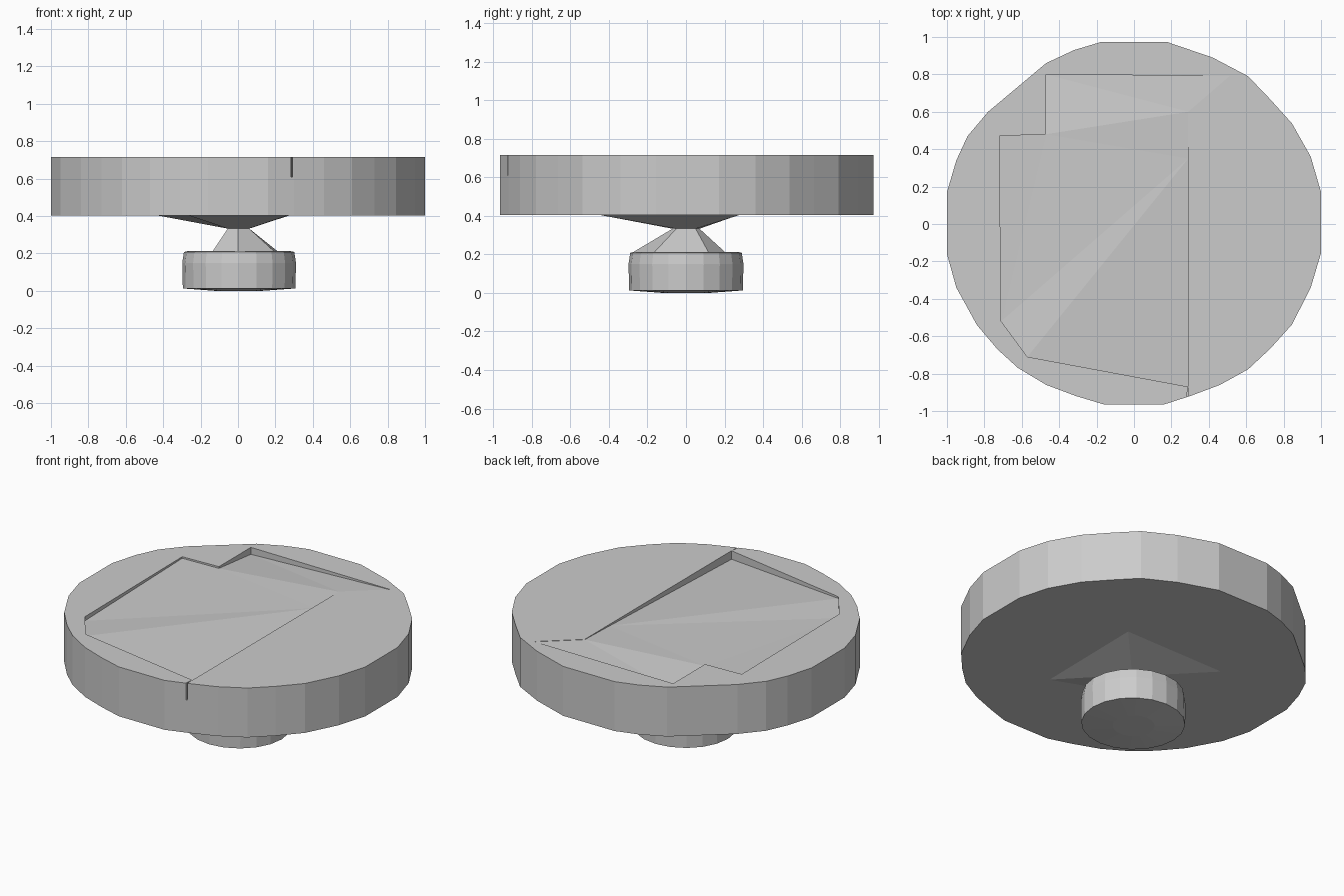
import bpy, bmesh
from math import cos, sin, pi

if "Cube" in bpy.data.objects:
    bpy.data.objects.remove(bpy.data.objects["Cube"])


def loft(name, rings):
    """Closed solid through rings of equal point count (bottom to top)."""
    bm = bmesh.new()
    loops = [[bm.verts.new(p) for p in ring] for ring in rings]
    n = len(loops[0])
    for a, b in zip(loops, loops[1:]):
        for i in range(n):
            j = (i + 1) % n
            bm.faces.new((a[i], a[j], b[j], b[i]))
    caps = [bm.faces.new(loops[0][::-1]), bm.faces.new(loops[-1])]
    bmesh.ops.triangulate(bm, faces=caps)
    bmesh.ops.recalc_face_normals(bm, faces=bm.faces)
    me = bpy.data.meshes.new(name)
    bm.to_mesh(me)
    bm.free()
    ob = bpy.data.objects.new(name, me)
    bpy.context.collection.objects.link(ob)
    return ob


def ring(outline, z, s=1.0):
    return [(x * s, y * s, z) for x, y in outline]


def carve(target, name, floor):
    """Cut everything above the floor polygon out of the target."""
    cutter = loft(name, [floor, [(x, y, 0.8) for x, y, _ in floor]])
    cutter.hide_render = True
    cutter.hide_set(True)
    cutter.display_type = 'WIRE'
    mod = target.modifiers.new(name, 'BOOLEAN')
    mod.operation = 'DIFFERENCE'
    mod.solver = 'EXACT'
    mod.object = cutter


# Upper wheel: irregular faceted disc
outline = [(0.18, 0.972), (-0.18, 0.972), (-0.32, 0.93), (-0.47, 0.86),
           (-0.78, 0.60), (-0.89, 0.47), (-0.95, 0.34), (-1.0, 0.17),
           (-1.0, -0.16), (-0.95, -0.34), (-0.84, -0.54), (-0.73, -0.67),
           (-0.62, -0.77), (-0.47, -0.86), (-0.31, -0.92), (-0.16, -0.965),
           (0.16, -0.965), (0.30, -0.92), (0.46, -0.86), (0.61, -0.777),
           (0.73, -0.665), (0.845, -0.537), (0.945, -0.34), (1.0, -0.155),
           (1.0, 0.17), (0.945, 0.36), (0.845, 0.537), (0.73, 0.665),
           (0.61, 0.79), (0.42, 0.89)]
disc = loft("disc", [ring(outline, 0.403), ring(outline, 0.716)])

# Shallow warped panel sunk into the top, deepest at opposite corners
carve(disc, "panel_cutter",
      [(0.29, -0.87, 0.662), (0.29, 0.35, 0.706), (0.29, 0.6, 0.714),
       (0.51, 0.79, 0.714), (-0.47, 0.80, 0.672), (-0.47, 0.48, 0.705),
       (-0.72, 0.47, 0.706), (-0.71, -0.52, 0.69), (-0.57, -0.71, 0.705)])
# Narrow crack in the front rim
carve(disc, "crack_cutter",
      [(0.28, -0.96, 0.61), (0.295, -0.96, 0.61), (0.287, -0.87, 0.61)])

# Waisted neck: skewed pyramid above, narrow waist, faceted cone below
waist = [(0.06, 0.05), (0.0, 0.07), (-0.055, 0.05),
         (-0.055, -0.05), (0.0, -0.07), (0.06, -0.05)]
flare_top = [(0.28, 0.28), (-0.08, 0.275), (-0.44, 0.27),
             (-0.27, -0.25), (0.0, -0.345), (0.27, -0.45)]
flare_low = [(0.22, 0.12), (0.08, 0.21), (-0.13, 0.18),
             (-0.14, -0.12), (0.0, -0.285), (0.2, -0.17)]
loft("neck", [ring(flare_low, 0.205), ring(waist, 0.333),
              ring(flare_top, 0.405)])

# Base knob with slightly softened edges
base = [(0.006 + 0.304 * cos(2 * pi * i / 20), 0.298 * sin(2 * pi * i / 20))
        for i in range(20)]
loft("base_knob", [ring(base, 0.0, 0.4), ring(base, 0.013, 0.99),
                   ring(base, 0.15), ring(base, 0.208, 0.97),
                   ring(base, 0.213, 0.9)])
